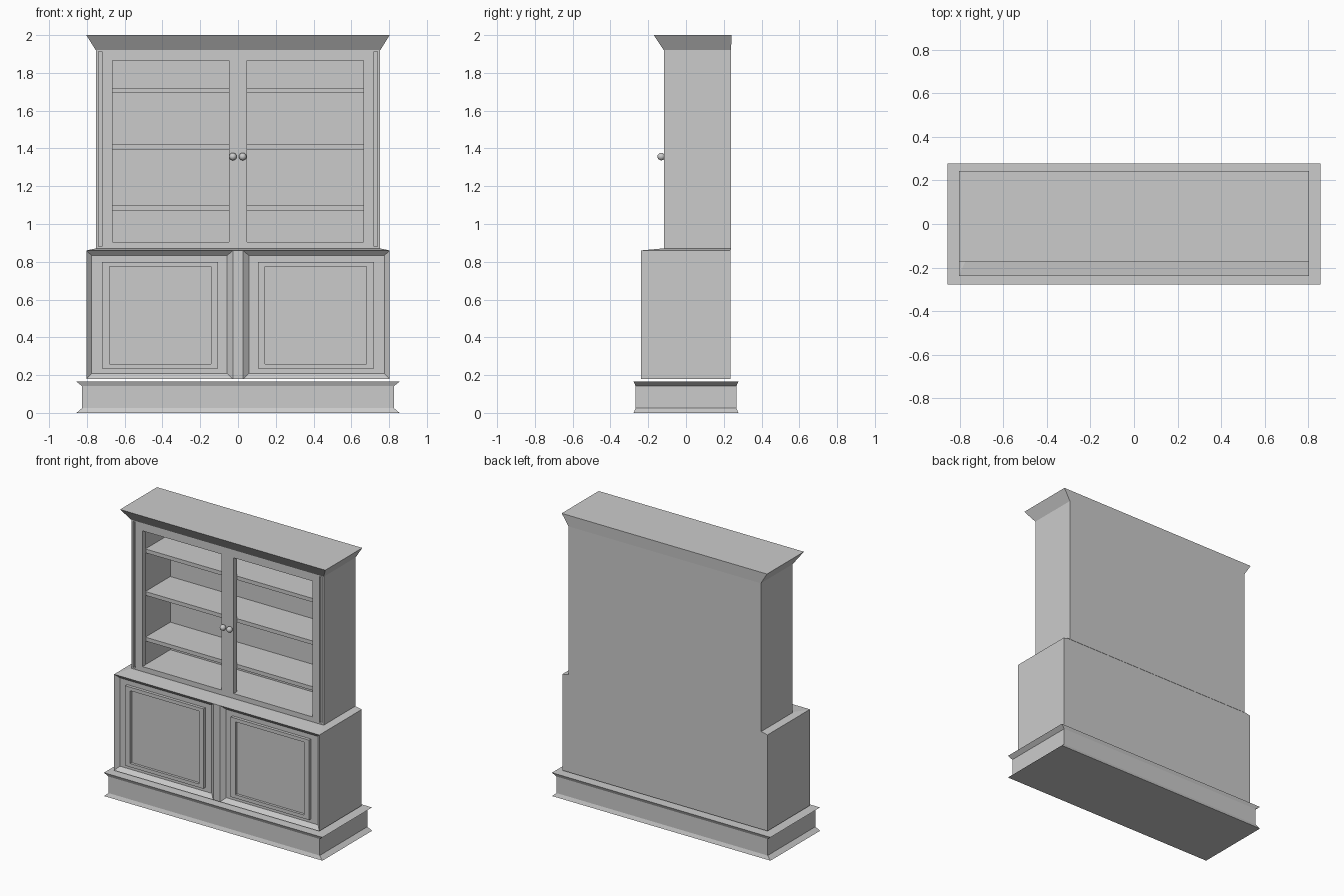
import bpy, bmesh
from mathutils import Vector

if "Cube" in bpy.data.objects:
    bpy.data.objects.remove(bpy.data.objects["Cube"])


def finish(bm, name):
    bmesh.ops.recalc_face_normals(bm, faces=bm.faces)
    mesh = bpy.data.meshes.new(name)
    bm.to_mesh(mesh)
    bm.free()
    ob = bpy.data.objects.new(name, mesh)
    bpy.context.collection.objects.link(ob)
    return ob


def loft(rings):
    """Stack of rectangles: (half width, y front, y back, z)."""
    bm = bmesh.new()
    loops = [[bm.verts.new(c) for c in ((-x, a, z), (x, a, z), (x, b, z), (-x, b, z))]
             for x, a, b, z in rings]
    for lo, hi in zip(loops, loops[1:]):
        for i in range(4):
            j = (i + 1) % 4
            bm.faces.new((lo[i], lo[j], hi[j], hi[i]))
    bm.faces.new(loops[0])
    bm.faces.new(loops[-1])
    return bm


def box(name, x0, x1, y0, y1, z0, z1):
    bm = bmesh.new()
    bmesh.ops.create_cube(bm, size=1)
    for v in bm.verts:
        v.co = Vector(((x0 + x1) / 2 + v.co.x * (x1 - x0),
                       (y0 + y1) / 2 + v.co.y * (y1 - y0),
                       (z0 + z1) / 2 + v.co.z * (z1 - z0)))
    return finish(bm, name)


def cut(target, *dims):
    c = box("cutter", *dims)
    c.hide_render = True
    c.hide_viewport = True
    c.display_type = 'WIRE'
    m = target.modifiers.new("cut", 'BOOLEAN')
    m.operation = 'DIFFERENCE'
    m.solver = 'EXACT'
    m.object = c


# plinth with flared foot and rim
finish(loft([(.855, -.277, .277, 0), (.826, -.267, .267, .025),
             (.826, -.267, .267, .142), (.855, -.277, .277, .165)]), "plinth")

# lower cabinet: recessed doors with raised frames and sunken panels
bm = loft([(.803, -.238, .236, .18), (.803, -.238, .236, .86), (.755, -.13, .236, .87)])
bmesh.ops.recalc_face_normals(bm, faces=bm.faces)
for x in (-.027, .027):
    bmesh.ops.bisect_plane(bm, geom=bm.verts[:] + bm.edges[:] + bm.faces[:],
                           plane_co=(x, 0, 0), plane_no=(1, 0, 0))
steps = [(.057, .775, .208, .833, -.213), (.107, .72, .235, .8, -.213),
         (.107, .72, .235, .8, -.234), (.143, .68, .26, .775, -.234),
         (.143, .68, .26, .775, -.216)]
doors = [f for f in bm.faces
         if f.normal.y < -.99 and abs(f.calc_center_median().x) > .1]
for f in doors:
    s = 1 if f.calc_center_median().x > 0 else -1
    for xa, xb, za, zb, y in steps:
        c = f.calc_center_median()
        bmesh.ops.inset_individual(bm, faces=[f], thickness=.004)
        for v in f.verts:
            outer = (v.co.x - c.x) * s > 0
            v.co = (s * (xb if outer else xa), y, zb if v.co.z > c.z else za)
finish(bm, "lower_cabinet")

# upper cabinet and flared crown, hollowed behind two door openings
upper = finish(loft([(.753, -.117, .238, .866), (.753, -.117, .238, 1.92),
                     (.803, -.171, .242, 2.0)]), "upper_cabinet")
cut(upper, -.67, .67, -.08, .2, .902, 1.868)
for s in (-1, 1):
    xs = sorted((s * .048, s * .665))
    cut(upper, *xs, -.2, -.05, .905, 1.865)
    # narrow groove beside each door
    xs = sorted((s * .72, s * .738))
    cut(upper, *xs, -.2, -.1, .88, 1.912)

# shelves
for i, z in enumerate((1.07, 1.393, 1.694)):
    box(f"shelf_{i + 1}", -.671, .671, -.078, .201, z, z + .027)

# door knobs
for side, x in (("left", -.027), ("right", .025)):
    bpy.ops.mesh.primitive_uv_sphere_add(segments=20, ring_count=12, radius=.02,
                                         location=(x, -.131, 1.357))
    bpy.context.object.name = f"knob_{side}"
    bpy.ops.object.shade_smooth()
